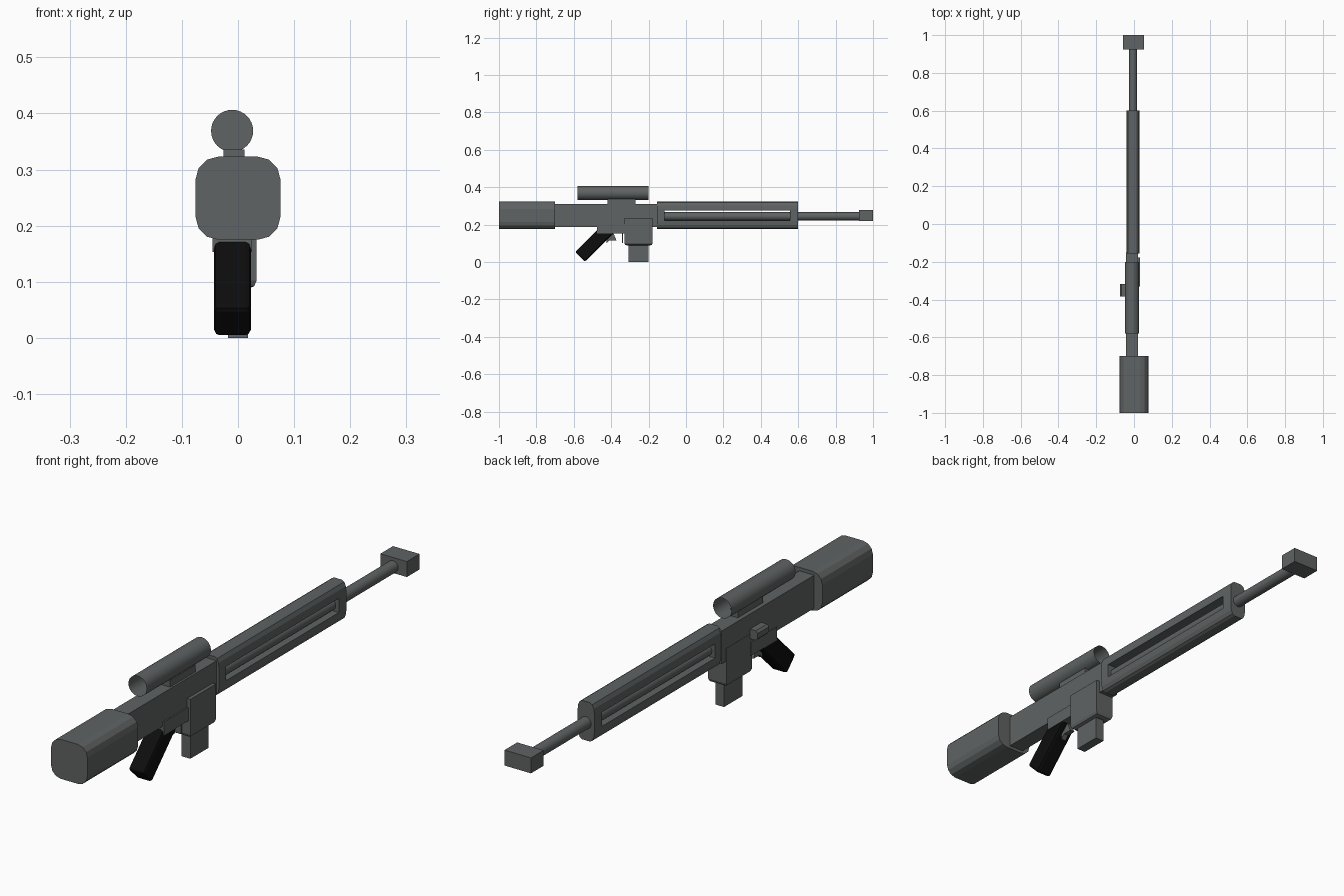
import bpy, bmesh, math
from mathutils import Matrix

if "Cube" in bpy.data.objects:
    bpy.data.objects.remove(bpy.data.objects["Cube"])


def material(name, rgb):
    m = bpy.data.materials.new(name)
    m.diffuse_color = (*rgb, 1)
    m.use_nodes = True
    m.node_tree.nodes["Principled BSDF"].inputs["Base Color"].default_value = m.diffuse_color
    return m


GREY = material("gunmetal grey", (0.115, 0.125, 0.125))
BLACK = material("grip black", (0.004, 0.004, 0.004))


def finish(name, bm, mat):
    bmesh.ops.recalc_face_normals(bm, faces=bm.faces)
    me = bpy.data.meshes.new(name)
    bm.to_mesh(me)
    bm.free()
    me.materials.append(mat)
    ob = bpy.data.objects.new(name, me)
    bpy.context.collection.objects.link(ob)
    return ob


def box(name, x, y, z, mat=GREY, bevel=0, keep=lambda e: True, segments=2):
    """Box from (min, max) ranges, bevelling only the edges chosen by keep."""
    bm = bmesh.new()
    bmesh.ops.create_cube(bm, size=1)
    for v in bm.verts:
        v.co = [(a + b) / 2 + c * (b - a) for c, (a, b) in zip(v.co, (x, y, z))]
    if bevel:
        bmesh.ops.bevel(bm, geom=[e for e in bm.edges if keep(e)], offset=bevel,
                        segments=segments, profile=0.5, affect='EDGES')
    return finish(name, bm, mat)


def prism(name, pts, offset, mat=GREY):
    """Closed 3D outline extruded along offset."""
    bm = bmesh.new()
    f = bm.faces.new([bm.verts.new(p) for p in pts])
    ext = bmesh.ops.extrude_face_region(bm, geom=[f], use_keep_orig=True)
    bmesh.ops.translate(bm, vec=offset,
                        verts=[g for g in ext["geom"] if isinstance(g, bmesh.types.BMVert)])
    return finish(name, bm, mat)


def rounded_bar(name, cx, hx, y0, y1, cz, hz, rx, rz):
    """Bar along y with a rounded rectangular section, three facets per corner."""
    pts = []
    for sx, sz, start in ((1, 1, 0), (-1, 1, 90), (-1, -1, 180), (1, -1, 270)):
        for k in range(4):
            a = math.radians(start + 30 * k)
            pts.append((cx + sx * (hx - rx) + rx * math.cos(a), y0,
                        cz + sz * (hz - rz) + rz * math.sin(a)))
    return prism(name, pts, (0, y1 - y0, 0))


def tube(name, cx, cz, r, y0, y1, caps, sides=32):
    bm = bmesh.new()
    bmesh.ops.create_cone(bm, cap_ends=caps, segments=sides, radius1=r, radius2=r,
                          depth=y1 - y0,
                          matrix=Matrix.Translation((cx, (y0 + y1) / 2, cz))
                          @ Matrix.Rotation(math.pi / 2, 4, 'X'))
    ob = finish(name, bm, GREY)
    for p in ob.data.polygons:
        p.use_smooth = len(p.vertices) == 4
    return ob


# Stock and receiver
rounded_bar("stock", 0, 0.0755, -1.0, -0.70, 0.249, 0.074, 0.04, 0.04)
box("receiver", (-0.042, 0.020), (-0.71, -0.15), (0.186, 0.310))
box("lower_receiver", (-0.045, 0.025), (-0.475, -0.32), (0.153, 0.203))

# Handguard with a long slot cut through both sides
guard = rounded_bar("handguard", -0.005, 0.035, -0.155, 0.60, 0.25, 0.073, 0.0185, 0.04)
cutter = box("slot_cutter", (-0.2, 0.2), (-0.115, 0.555), (0.222, 0.275))
cutter.hide_render = True
mod = guard.modifiers.new("slot", 'BOOLEAN')
mod.operation = 'DIFFERENCE'
mod.solver = 'EXACT'
mod.object = cutter
bpy.context.view_layer.objects.active = guard
bpy.ops.object.modifier_apply(modifier=mod.name)
bpy.data.objects.remove(cutter)

# Barrel and muzzle block
tube("barrel", -0.005, 0.244, 0.022, -0.14, 0.94, True)
box("muzzle_block", (-0.057, 0.053), (0.925, 1.0), (0.220, 0.278))

# Scope: open tube with a lens disc deep inside, on a mount
tube("scope_tube", -0.0105, 0.369, 0.038, -0.58, -0.20, False)
tube("scope_lens", -0.0105, 0.369, 0.0375, -0.392, -0.388, True)
box("scope_mount", (-0.026, 0.012), (-0.42, -0.27), (0.305, 0.336))

# Magazine well (upper rim left sharp) and magazine
box("magazine_well", (-0.043, 0.033), (-0.33, -0.178), (0.088, 0.235), bevel=0.014,
    keep=lambda e: sum(v.co.z for v in e.verts) / 2 < 0.1)
box("magazine", (-0.018, 0.018), (-0.308, -0.20), (0.0, 0.12))

# Slanted grip, built upright and tilted 45 degrees
grip = box("grip", (-0.033, 0.033), (-0.037, 0.037), (0, 0.225), BLACK, bevel=0.010,
           segments=2)
grip.data.transform(Matrix.Translation((-0.010, -0.567, 0.027))
                    @ Matrix.Rotation(-math.pi / 4, 4, 'X'))

# Trigger and front post of the trigger guard
trigger = [(-0.424, 0.158), (-0.424, 0.100), (-0.408, 0.116), (-0.372, 0.116), (-0.390, 0.158)]
prism("trigger", [(-0.020, y, z) for y, z in trigger], (0.020, 0, 0))
box("trigger_guard_post", (-0.022, 0.002), (-0.342, -0.336), (0.102, 0.158))

# Charging knob on the left side
box("charging_knob", (-0.075, -0.035), (-0.385, -0.318), (0.218, 0.254), bevel=0.008,
    keep=lambda e: abs(e.verts[0].co.y - e.verts[1].co.y) > 0.01, segments=1)
